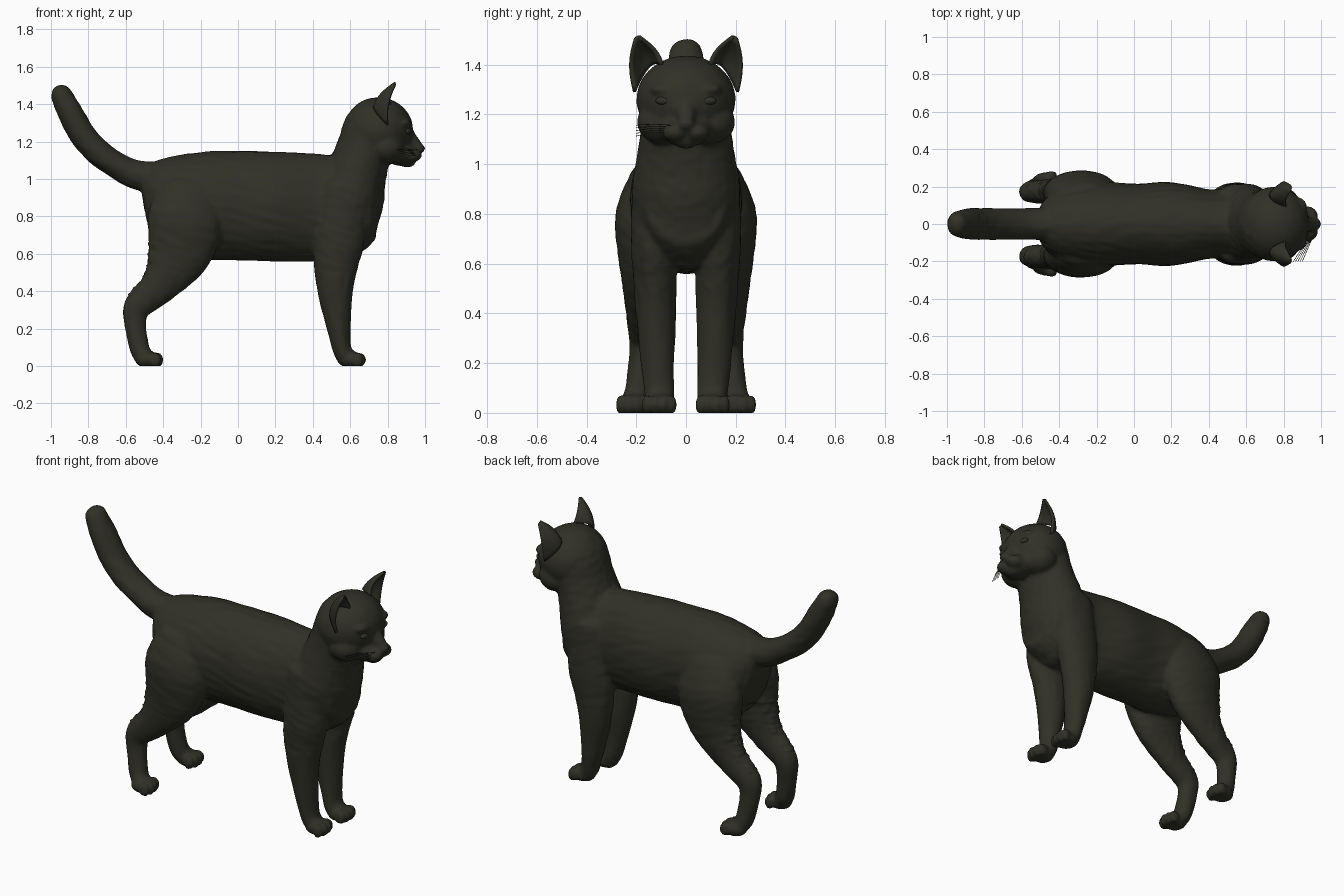
import bpy, bmesh, math
from mathutils import Vector, Matrix, noise

if "Cube" in bpy.data.objects:
    bpy.data.objects.remove(bpy.data.objects["Cube"])

fur = bpy.data.materials.new("dark_olive_fur")
fur.diffuse_color = (0.03, 0.03, 0.02, 1)
fur.use_nodes = True
fur.node_tree.nodes["Principled BSDF"].inputs["Base Color"].default_value = fur.diffuse_color


def spline(pts, steps=6):
    """Catmull-Rom interpolation of tuples."""
    pts = [Vector(p) for p in pts]
    out = []
    for i in range(len(pts) - 1):
        p0, p1, p2 = pts[max(i - 1, 0)], pts[i], pts[i + 1]
        p3 = pts[min(i + 2, len(pts) - 1)]
        for k in range(steps):
            t = k / steps
            out.append(0.5 * (2 * p1 + (p2 - p0) * t + (2 * p0 - 5 * p1 + 4 * p2 - p3) * t * t
                              + (3 * p1 - p0 - 3 * p2 + p3) * t ** 3))
    return out + [pts[-1]]


def tube(bm, pts, side=1, cap=0.8, n=28):
    """Oval tube: points are x, y, z, sideways radius, in-plane radius; rounded ends."""
    path = spline([(p[0], p[1] * side, *p[2:]) for p in pts])
    pos = [Vector(p[:3]) for p in path]
    rings = []
    for i, p in enumerate(path):
        t = (pos[min(i + 1, len(pos) - 1)] - pos[max(i - 1, 0)]).normalized()
        rings.append((pos[i], t, p[3], p[4]))

    def ends(ring, sign):
        c, t, a, b = ring
        h = min(a, b) * cap
        return [(c + t * sign * h * math.sin(q), t, a * math.cos(q), b * math.cos(q))
                for q in (0.4, 0.8, 1.15, 1.45)]
    rings = ends(rings[0], -1)[::-1] + rings + ends(rings[-1], 1)
    loops = []
    for c, t, a, b in rings:
        u = Vector((0, 1, 0))
        u = (u - t * u.dot(t)).normalized()
        v = t.cross(u)
        loops.append([bm.verts.new(c + u * a * math.cos(q) + v * b * math.sin(q))
                      for q in (2 * math.pi * k / n for k in range(n))])
    for l0, l1 in zip(loops, loops[1:]):
        for k in range(n):
            bm.faces.new((l0[k], l0[(k + 1) % n], l1[(k + 1) % n], l1[k]))
    bm.faces.new(loops[0][::-1])
    bm.faces.new(loops[-1])


def ball(bm, c, r):
    m = Matrix.Translation(c) @ Matrix.Diagonal((*r, 1))
    bmesh.ops.create_uvsphere(bm, u_segments=28, v_segments=18, radius=1, matrix=m)


def finish(name, bm):
    bmesh.ops.recalc_face_normals(bm, faces=bm.faces)
    me = bpy.data.meshes.new(name)
    bm.to_mesh(me)
    bm.free()
    ob = bpy.data.objects.new(name, me)
    bpy.context.collection.objects.link(ob)
    me.materials.append(fur)
    me.shade_smooth()
    return ob


bm = bmesh.new()
# torso
tube(bm, [(-.48, 0, .86, .12, .17), (-.40, 0, .87, .19, .24), (-.2, 0, .86, .225, .285),
          (0, 0, .858, .215, .293), (.2, 0, .853, .224, .293), (.42, 0, .847, .185, .288),
          (.6, 0, .85, .2, .26), (.7, 0, .86, .17, .2)], cap=.2)
# chest and neck
tube(bm, [(.56, 0, .66, .15, .12), (.57, 0, .75, .2, .17), (.595, 0, .9, .218, .187),
          (.63, 0, 1.02, .2, .165), (.67, 0, 1.14, .182, .15), (.71, 0, 1.25, .18, .155)], cap=.7)
# tail
tube(bm, [(-.40, .0, 1.0, .09, .09), (-.55, 0, 1.025, .085, .078), (-.65, 0, 1.075, .085, .07),
          (-.75, 0, 1.145, .085, .07), (-.83, 0, 1.235, .085, .07), (-.90, 0, 1.36, .082, .067),
          (-.945, 0, 1.45, .068, .056)], cap=.95)
# skull, muzzle, nose, chin
ball(bm, (.75, 0, 1.26), (.187, .2, .177))
ball(bm, (.87, 0, 1.14), (.085, .11, .07))
tube(bm, [(.86, 0, 1.28, .06, .05), (.92, 0, 1.21, .042, .042), (.965, 0, 1.165, .03, .03)])
ball(bm, (.972, 0, 1.162), (.03, .032, .024))
ball(bm, (.905, 0, 1.092), (.045, .05, .03))
for s in (1, -1):
    ball(bm, (.925, .043 * s, 1.128), (.058, .052, .04))      # whisker pads
    ball(bm, (.79, .09 * s, 1.17), (.1, .108, .09))           # cheeks
    ball(bm, (.88, .085 * s, 1.30), (.045, .06, .025))        # brows
    # hind leg
    tube(bm, [(-.26, .13, .93, .10, .17), (-.28, .165, .8, .117, .2), (-.29, .172, .7, .11, .195),
              (-.33, .175, .57, .09, .16), (-.42, .175, .43, .07, .10), (-.535, .172, .32, .06, .075),
              (-.55, .175, .23, .054, .058), (-.528, .19, .1, .055, .052),
              (-.51, .2, .06, .055, .05)], s)
    # front leg
    tube(bm, [(.56, .13, .95, .085, .12), (.545, .13, .7, .092, .135), (.525, .125, .56, .088, .122),
              (.52, .12, .4, .08, .095), (.537, .115, .22, .068, .066), (.554, .108, .1, .062, .05),
              (.57, .106, .06, .06, .05)], s)
    # paws with four toes each
    for x, y in ((-.48, .213), (.602, .107)):
        ball(bm, (x, y * s, .035), (.072, .063, .045))
        for k, dy in enumerate((-.05, -.018, .018, .05)):
            ball(bm, (x + (.038, .05, .05, .038)[k], (y + dy) * s, .033), (.032, .02, .04))

# fuse everything into one soft skin
coat = finish("cat_body", bm)
rm = coat.modifiers.new("fuse", 'REMESH')
rm.mode = 'VOXEL'
rm.voxel_size = 0.011
rm.use_smooth_shade = True
sm = coat.modifiers.new("soften", 'SMOOTH')
sm.factor = 0.5
sm.iterations = 4
dg = bpy.context.evaluated_depsgraph_get()
skin = bpy.data.meshes.new_from_object(coat.evaluated_get(dg))
coat.modifiers.clear()
coat.data = skin
skin.materials.clear()
skin.materials.append(fur)

# fur relief: combed streaks on the body, ragged hair behind the thighs
count = len(skin.vertices)
cos, nors = [0.0] * (count * 3), [0.0] * (count * 3)
skin.vertices.foreach_get("co", cos)
skin.vertices.foreach_get("normal", nors)
for i in range(0, count * 3, 3):
    p, nor = Vector(cos[i:i + 3]), Vector(nors[i:i + 3])
    if p.z < .5:
        q = Vector((p.x * 28, p.y * 28, p.z * 6))
    else:
        q = Vector((p.x * 6, p.y * 28, (p.z + .3 * p.x) * 28))
    amp = .0012 if p.x > .65 and p.z > 1.05 else .003
    c = p + nor * noise.noise(q) * amp
    if .38 < p.z < .68 and nor.x < -.5 and p.x < -.4:
        c.x -= .012 * ((p.z / .03) % 1) * abs(noise.noise(p * 30) + .5)
    c.z = max(c.z, 0)
    cos[i:i + 3] = c
skin.vertices.foreach_set("co", cos)
skin.update()
skin.shade_smooth()

# ears: curved shells open to the front
bm = bmesh.new()
A, B, C = Vector((.815, .095, 1.40)), Vector((.65, .15, 1.43)), Vector((.80, .207, 1.29))
tip = Vector((.85, .198, 1.52))
rows = []
for i in range(9):
    u = i / 8 * .93
    row = []
    for k in range(13):
        t = k / 12
        base = A * (1 - t) ** 2 + B * 2 * t * (1 - t) + C * t * t
        bulge = Vector((-.02, .02 * (2 * t - 1), .0)) * math.sin(math.pi * u)
        row.append(bm.verts.new(base.lerp(tip, u) + bulge))
    rows.append(row)
for r0, r1 in zip(rows, rows[1:]):
    for k in range(12):
        bm.faces.new((r0[k], r0[k + 1], r1[k + 1], r1[k]))
ears = finish("ears", bm)
sol = ears.modifiers.new("thickness", 'SOLIDIFY')
sol.thickness = .014
sol.offset = 0
ears.modifiers.new("pair", 'MIRROR').use_axis = (False, True, False)

# eyes
bm = bmesh.new()
for s in (1, -1):
    ball(bm, (.903, .088 * s, 1.255), (.02, .034, .018))
finish("eyes", bm)

# whiskers, only on the -y cheek
for i in range(5):
    cu = bpy.data.curves.new("whisker", 'CURVE')
    cu.dimensions = '3D'
    cu.bevel_depth = .0015
    cu.bevel_resolution = 1
    sp = cu.splines.new('POLY')
    sp.points.add(2)
    z = 1.125 + .008 * i
    ends = [(.96, -.06, z), (.93 - .008 * i, -.13, z + .004), (.90 - .012 * i, -.2, z - .012 + .003 * i)]
    for pt, co in zip(sp.points, ends):
        pt.co = (*co, 1)
    cu.materials.append(fur)
    bpy.context.collection.objects.link(bpy.data.objects.new("whisker", cu))
